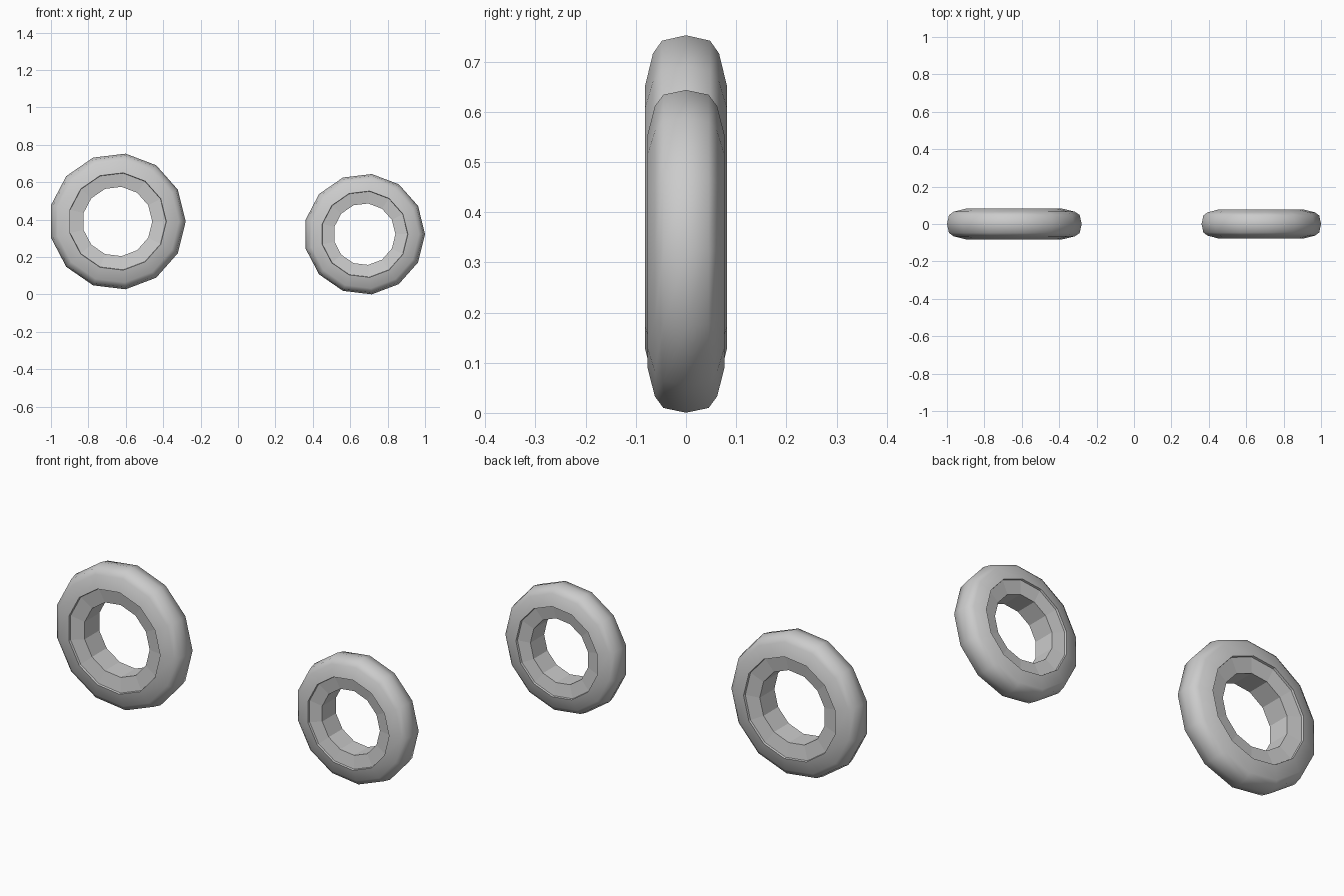
import bpy, bmesh, math

if "Cube" in bpy.data.objects:
    bpy.data.objects.remove(bpy.data.objects["Cube"])

SIDES = 13

def lathe(name, profile, centre, rs, ys, smooth):
    """Revolve (radius, y) points about a y axis through centre (x, z)."""
    bm = bmesh.new()
    rings = []
    for r, y in profile:
        ring = []
        for i in range(SIDES):
            a = 2 * math.pi * i / SIDES
            ring.append(bm.verts.new((r * rs * math.cos(a), y * ys, r * rs * math.sin(a))))
        rings.append(ring)
    for a, b in zip(rings, rings[1:]):
        for i in range(SIDES):
            j = (i + 1) % SIDES
            f = bm.faces.new((a[i], a[j], b[j], b[i]))
            f.smooth = smooth
    # profiles run front to back on the outside, back to front is flipped below
    bm.normal_update()
    me = bpy.data.meshes.new(name)
    bm.to_mesh(me)
    bm.free()
    ob = bpy.data.objects.new(name, me)
    ob.location = (centre[0], 0, centre[1])
    bpy.context.collection.objects.link(ob)
    return ob

def mirrored(half):
    """Complete a front half profile with its mirror image at the back."""
    return half + [(r, -y) for r, y in reversed(half) if y != 0]

# Rounded tyre cross-section: lip, sidewall, shoulder, tread centre
tyre = mirrored([(0.262, -0.082), (0.3285, -0.066), (0.3545, -0.048), (0.3653, 0)])
# Rim: small step behind the lip, dished ring, straight bore
rim = mirrored([(0.262, -0.082), (0.260, -0.071), (0.1865, -0.059)])

# Larger wheel on the left, smaller wheel on the right
for side, centre, rs, ys in (("large", (-0.645, 0.39), 1.0, 1.0),
                             ("small", (0.676, 0.322), 0.887, 0.94)):
    lathe(side + "_tyre", tyre, centre, rs, ys, True)
    # reversed so that the faces point towards the axle
    lathe(side + "_rim", rim[::-1], centre, rs, ys, False)
